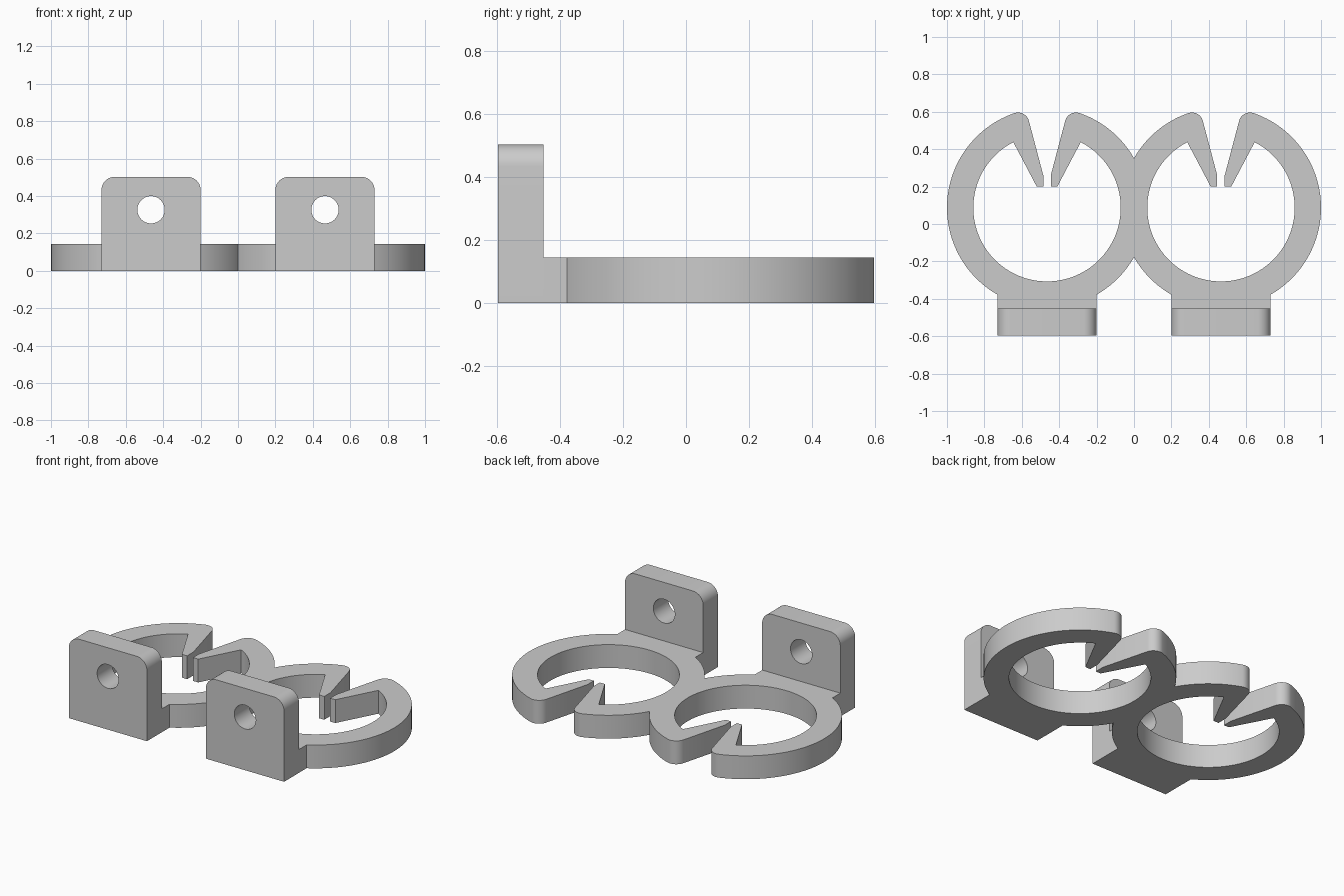
import bpy
import bmesh
from math import sin, cos, asin, atan2, radians, pi, sqrt
from mathutils import Matrix

if "Cube" in bpy.data.objects:
    bpy.data.objects.remove(bpy.data.objects["Cube"])

grey = bpy.data.materials.new("plain grey")
grey.use_nodes = True
grey.diffuse_color = (0.6, 0.6, 0.6, 1)
grey.node_tree.nodes["Principled BSDF"].inputs["Base Color"].default_value = (0.6, 0.6, 0.6, 1)

# Shared dimensions
CX, CY = 0.465, 0.087
OUTER, INNER = 0.535, 0.394
RING_H = 0.143
TAB_W, TAB_BACK, TAB_FRONT, TAB_H = 0.265, -0.452, -0.596, 0.502


def arc(x, y, r, start, end, steps):
    angles = [start + (end - start) * i / steps for i in range(steps + 1)]
    return [(x + r * cos(a), y + r * sin(a)) for a in angles]


def mirrored_pair(name, loops, depth, transform):
    """Extrude outlines (later loops are holes), place the part and mirror it over x = 0."""
    bm = bmesh.new()
    for loop in loops:
        verts = [bm.verts.new((x, y, 0)) for x, y in loop]
        for i, v in enumerate(verts):
            bm.edges.new((verts[i - 1], v))
    bmesh.ops.triangle_fill(bm, edges=bm.edges[:], use_beauty=True)
    grown = bmesh.ops.extrude_face_region(bm, geom=bm.faces[:], use_keep_orig=True)
    top = [g for g in grown["geom"] if isinstance(g, bmesh.types.BMVert)]
    bmesh.ops.translate(bm, verts=top, vec=(0, 0, depth))
    bmesh.ops.transform(bm, matrix=transform, verts=bm.verts[:])
    bmesh.ops.recalc_face_normals(bm, faces=bm.faces[:])
    mesh = bpy.data.meshes.new(name)
    bm.to_mesh(mesh)
    bm.free()
    mesh.materials.append(grey)
    obj = bpy.data.objects.new(name, mesh)
    bpy.context.collection.objects.link(obj)
    bpy.ops.object.select_all(action="DESELECT")
    obj.select_set(True)
    bpy.context.view_layer.objects.active = obj
    mod = obj.modifiers.new("mirror", "MIRROR")
    mod.use_bisect_axis[0] = True
    bpy.ops.object.modifier_apply(modifier=mod.name)
    bpy.ops.object.shade_smooth_by_angle(angle=radians(30))
    return obj


# Split clip rings: one half of the outline, from the foot round to the inner wall
LIP_R, LIP_X = 0.06, 0.155
lip_y = sqrt((OUTER - LIP_R) ** 2 - LIP_X ** 2)
lip_angle = atan2(lip_y, LIP_X)
foot_angle = asin(TAB_W / OUTER) - pi / 2
half = [(TAB_W, TAB_BACK - CY)]
half += arc(0, 0, OUTER, foot_angle, lip_angle, 64)
half += arc(LIP_X, lip_y, LIP_R, lip_angle, radians(165.5), 12)[1:]
half += [(0.02, 0.173), (0.02, 0.113), (0.055, 0.113)]
half += arc(0, 0, INNER, radians(62.8), -pi / 2, 64)
outline = half + [(-x, y) for x, y in reversed(half[:-1])]
mirrored_pair("clip_rings", [outline], RING_H, Matrix.Translation((CX, CY, 0)))

# Upright mounting tabs with rounded top corners and a screw hole
ROUND = 0.07
corner = arc(TAB_W - ROUND, TAB_H - ROUND, ROUND, 0, pi / 2, 10)
side = [(TAB_W, 0)] + corner
tab = side + [(-x, y) for x, y in reversed(side)]
hole = arc(0, 0.326, 0.073, 0, 2 * pi, 48)[:-1]
stand_up = Matrix.Translation((CX, TAB_BACK, 0)) @ Matrix.Rotation(pi / 2, 4, "X")
mirrored_pair("mounting_tabs", [tab, hole], TAB_BACK - TAB_FRONT, stand_up)
